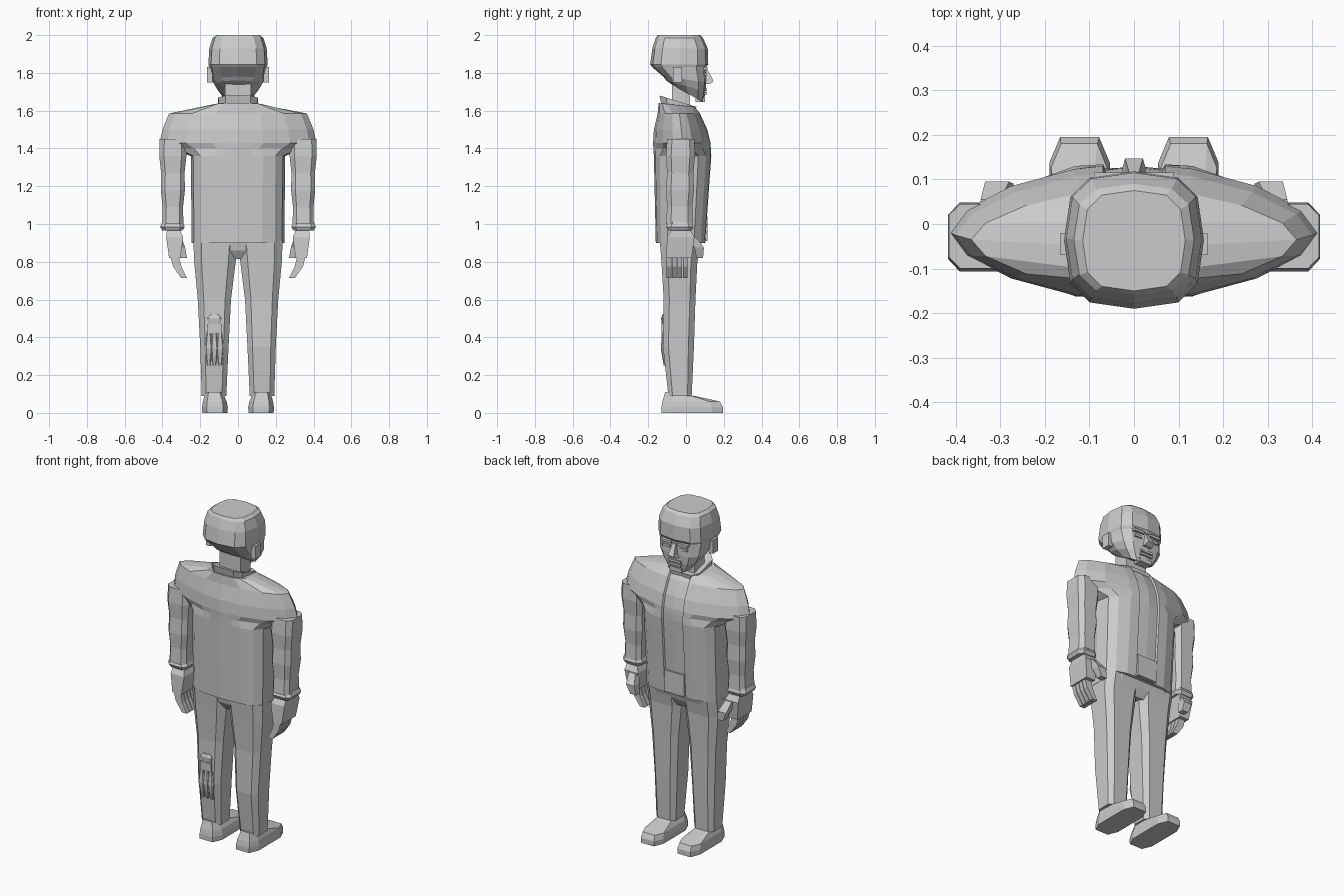
import bpy, bmesh
from math import cos, sin, tau, copysign

cube = bpy.data.objects.get("Cube")
if cube:
    bpy.data.objects.remove(cube)

colour = (0.6, 0.6, 0.6, 1)
grey = bpy.data.materials.new("plain grey")
grey.use_nodes = True
grey.diffuse_color = colour
grey.node_tree.nodes["Principled BSDF"].inputs["Base Color"].default_value = colour


def outline(sides, power, turn=0):
    """Superellipse polygon filling the square from -1 to 1."""
    def bend(value):
        return copysign(abs(value) ** (2 / power), value)
    angles = [tau * (i + turn) / sides for i in range(sides)]
    points = [(bend(cos(a)), bend(sin(a))) for a in angles]
    reach = max(max(point) for point in points)
    return [(u / reach, v / reach) for u, v in points]


HEAD = outline(sides=12, power=3)
BODY = outline(sides=16, power=3)
SHOULDER = outline(sides=16, power=1.7)
LIMB = outline(sides=8, power=4, turn=.5)
BOX = outline(sides=4, power=2, turn=.5)


def ring(shape, z, wide, back, front, x=0, tilt=0):
    """Cross-section at height z; wide is the half width, tilt lifts the front."""
    middle, depth = (back + front) / 2, (front - back) / 2
    return [(x + u * wide, middle + v * depth, z + v * tilt) for u, v in shape]


def loft(name, *rings, mirror=False, edit=None):
    """Skin a stack of cross-sections and close both ends."""
    bm = bmesh.new()
    loops = [[bm.verts.new(point) for point in points] for points in rings]
    for low, high in zip(loops, loops[1:]):
        for i in range(len(low)):
            bm.faces.new((low[i - 1], low[i], high[i], high[i - 1]))
    bm.faces.new(loops[0])
    bm.faces.new(loops[-1])
    bmesh.ops.recalc_face_normals(bm, faces=bm.faces)
    if edit:
        edit(bm)
    mesh = bpy.data.meshes.new(name)
    bm.to_mesh(mesh)
    bm.free()
    mesh.materials.append(grey)
    part = bpy.data.objects.new(name, mesh)
    bpy.context.collection.objects.link(part)
    if mirror:
        part.modifiers.new("Mirror", 'MIRROR').use_mirror_merge = False


def box(name, bottom, top, wide, back, front, x=0, mirror=False):
    loft(name, *[ring(BOX, z, wide, back, front, x) for z in (bottom, top)], mirror=mirror)


def open_front(bm):
    """Cut two seams down the jacket and sink the strip between them."""
    seam = .07
    for side in (-seam, seam):
        bmesh.ops.bisect_plane(bm, geom=bm.verts[:] + bm.edges[:] + bm.faces[:],
                               plane_co=(side, 0, 0), plane_no=(1, 0, 0))
    strip = []
    for face in bm.faces:
        centre = face.calc_center_median()
        if abs(centre.x) < seam and centre.y > 0 and abs(face.normal.z) < .8:
            strip.append(face)
    bmesh.ops.inset_region(bm, faces=strip, thickness=.005, depth=-.01)


# Jacket with broad shoulders
loft("jacket",
     ring(BODY, z=.9, wide=.245, back=-.16, front=.105),
     ring(BODY, z=1.36, wide=.25, back=-.17, front=.138),
     ring(SHOULDER, z=1.4, wide=.35, back=-.173, front=.14),
     ring(SHOULDER, z=1.43, wide=.415, back=-.174, front=.137),
     ring(SHOULDER, z=1.5, wide=.4, back=-.17, front=.12),
     ring(SHOULDER, z=1.585, wide=.365, back=-.15, front=.08),
     ring(BODY, z=1.63, wide=.13, back=-.145, front=.05, tilt=-.01),
     edit=open_front)
box("jacket_flap", bottom=.91, top=1.04, wide=.065, back=.08, front=.113)

# Collar and neck
loft("collar",
     ring(LIMB, z=1.61, wide=.1, back=-.13, front=.05, tilt=-.02),
     ring(LIMB, z=1.65, wide=.105, back=-.14, front=.055, tilt=-.03),
     ring(LIMB, z=1.64, wide=.08, back=-.11, front=.03, tilt=-.02))
box("neck", bottom=1.58, top=1.78, wide=.07, back=-.075, front=.02)

# Head: skull overhanging the face, then the jaw slanting down to the chin
loft("head",
     ring(HEAD, z=2, wide=.115, back=-.15, front=.075),
     ring(HEAD, z=1.985, wide=.135, back=-.16, front=.09),
     ring(HEAD, z=1.93, wide=.152, back=-.178, front=.115),
     ring(HEAD, z=1.845, wide=.157, back=-.19, front=.118),
     ring(HEAD, z=1.83, wide=.152, back=-.178, front=.106),
     ring(HEAD, z=1.765, wide=.142, back=-.12, front=.108, tilt=-.015),
     ring(HEAD, z=1.73, wide=.12, back=-.105, front=.104, tilt=-.03),
     ring(HEAD, z=1.69, wide=.08, back=-.07, front=.092, tilt=-.045))
box("ear", bottom=1.75, top=1.83, wide=.015, back=-.07, front=-.02, x=.15, mirror=True)

# Face
box("brow", bottom=1.815, top=1.83, wide=.035, back=.08, front=.115, x=.055, mirror=True)
box("eye", bottom=1.785, top=1.8, wide=.025, back=.08, front=.108, x=.055, mirror=True)
loft("nose",
     ring(BOX, z=1.74, wide=.026, back=.08, front=.125),
     ring(BOX, z=1.755, wide=.02, back=.08, front=.147),
     ring(BOX, z=1.82, wide=.01, back=.08, front=.113))
for label, height in (("lower_lip", 1.685), ("upper_lip", 1.705)):
    box(label, bottom=height, top=height + .013, wide=.04, back=.06, front=.11)
box("chin", bottom=1.645, top=1.67, wide=.04, back=.05, front=.1)

# Sleeves with alternating folds, and flared cuffs
folds = []
for step in range(6):
    swell = .006 * (step % 2)
    folds.append(ring(LIMB, z=1.45 - .09 * step, wide=.07 - .004 * step + swell,
                      back=-.1 - swell, front=.045 - .003 * step + swell, x=.345))
loft("sleeve", *folds, mirror=True)
loft("cuff",
     ring(LIMB, z=1.01, wide=.055, back=-.09, front=.03, x=.347),
     ring(LIMB, z=.985, wide=.065, back=-.105, front=.04, x=.347),
     ring(LIMB, z=.965, wide=.053, back=-.095, front=.03, x=.347), mirror=True)

# Hands with inward-curling fingers
loft("palm",
     ring(BOX, z=.975, wide=.033, back=-.075, front=.02, x=.343),
     ring(BOX, z=.93, wide=.045, back=-.1, front=.045, x=.335),
     ring(BOX, z=.82, wide=.03, back=-.105, front=.03, x=.335), mirror=True)
for number in range(4):
    back = .029 * number - .103
    front = back + .025
    loft(f"finger_{number + 1}",
         ring(BOX, z=.83, wide=.022, back=back, front=front, x=.336),
         ring(BOX, z=.775, wide=.022, back=back, front=front, x=.322),
         ring(BOX, z=.715, wide=.016, back=back, front=front, x=.286), mirror=True)
loft("thumb",
     ring(BOX, z=.93, wide=.022, back=.01, front=.055, x=.322),
     ring(BOX, z=.875, wide=.027, back=.045, front=.095, x=.307),
     ring(BOX, z=.82, wide=.02, back=.055, front=.09, x=.29), mirror=True)

# Trousers
loft("hips",
     ring(LIMB, z=.91, wide=.235, back=-.14, front=.085),
     ring(LIMB, z=.86, wide=.235, back=-.13, front=.07),
     ring(LIMB, z=.815, wide=.12, back=-.1, front=.045))
loft("leg",
     ring(LIMB, z=.9, wide=.116, back=-.138, front=.078, x=.119),
     ring(LIMB, z=.8, wide=.11, back=-.13, front=.06, x=.122),
     ring(LIMB, z=.6, wide=.088, back=-.118, front=.05, x=.125),
     ring(LIMB, z=.35, wide=.075, back=-.122, front=.042, x=.125),
     ring(LIMB, z=.09, wide=.065, back=-.093, front=.03, x=.127), mirror=True)

# Shoes
loft("shoe",
     ring(LIMB, z=0, wide=.067, back=-.13, front=.195, x=.122),
     ring(LIMB, z=.03, wide=.068, back=-.13, front=.195, x=.122),
     ring(LIMB, z=.06, wide=.063, back=-.125, front=.18, x=.123),
     ring(LIMB, z=.1, wide=.046, back=-.11, front=.045, x=.126, tilt=-.01), mirror=True)

# Small strapped-on tool at the back of one calf
loft("tool_knob",
     ring(LIMB, z=.47, wide=.03, back=-.128, front=-.1, x=-.125),
     ring(LIMB, z=.5, wide=.04, back=-.132, front=-.1, x=-.125),
     ring(LIMB, z=.52, wide=.02, back=-.126, front=-.1, x=-.125))
box("tool_body", bottom=.42, top=.47, wide=.037, back=-.13, front=-.1, x=-.125)
for side in (-1, 0, 1):
    x = .03 * side - .125
    loft(f"tool_prong_{side + 2}",
         ring(LIMB, z=.425, wide=.01, back=-.128, front=-.1, x=x),
         ring(LIMB, z=.34, wide=.02, back=-.133, front=-.1, x=x),
         ring(LIMB, z=.25, wide=.008, back=-.118, front=-.095, x=x))
